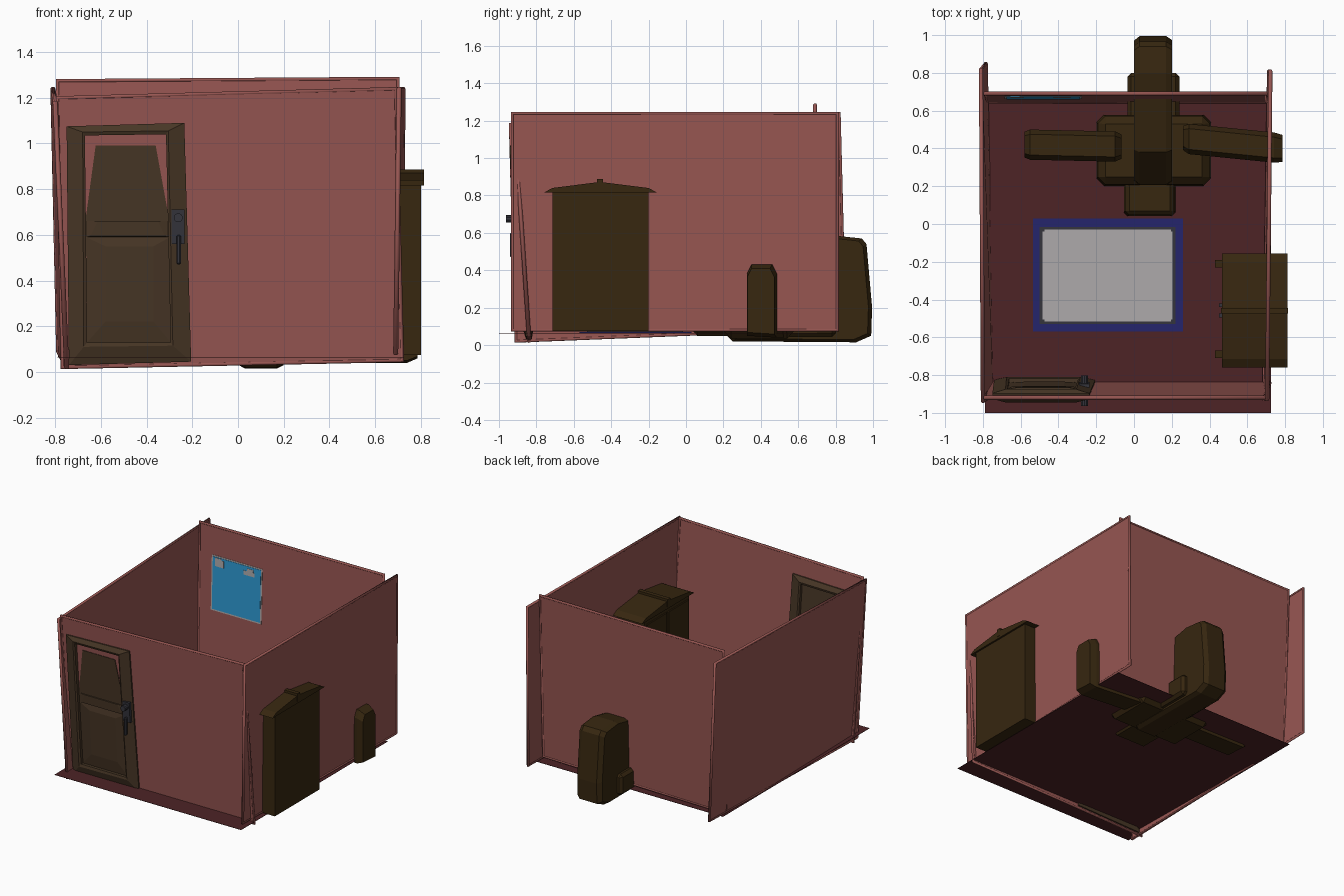
import bpy
import bmesh
from mathutils import Vector

cube = bpy.data.objects.get("Cube")
if cube:
    bpy.data.objects.remove(cube, do_unlink=True)


def material(name, r, g, b):
    m = bpy.data.materials.new(name)
    m.use_nodes = True
    m.diffuse_color = (r, g, b, 1)
    m.node_tree.nodes["Principled BSDF"].inputs["Base Color"].default_value = (r, g, b, 1)
    return m


PINK = material("wall pink", 0.31, 0.093, 0.084)
RED = material("floor dark red", 0.075, 0.017, 0.019)
WOOD = material("dark wood", 0.038, 0.020, 0.005)
DOOR = material("door brown", 0.064, 0.037, 0.019)
METAL = material("dark metal", 0.035, 0.035, 0.045)
BLUE = material("rug blue", 0.018, 0.018, 0.15)
PALE = material("pale grey", 0.42, 0.40, 0.41)
SKY = material("sky blue", 0.026, 0.32, 0.65)


def loft(name, rings, mat, cap=True):
    """Join matching rings of points into one skin."""
    bm = bmesh.new()
    loops = [[bm.verts.new(p) for p in ring] for ring in rings]
    for a, b in zip(loops, loops[1:]):
        n = len(a)
        for i in range(n):
            j = (i + 1) % n
            bm.faces.new((a[i], a[j], b[j], b[i]))
    if cap:
        bm.faces.new(loops[0])
        bm.faces.new(loops[-1])
    bmesh.ops.recalc_face_normals(bm, faces=bm.faces)
    mesh = bpy.data.meshes.new(name)
    bm.to_mesh(mesh)
    bm.free()
    mesh.materials.append(mat)
    ob = bpy.data.objects.new(name, mesh)
    bpy.context.collection.objects.link(ob)
    return ob


def box(name, x, y, z, mat, bevel=0, taper=0):
    """Box from ranges; the top can be narrowed by taper."""
    def ring(h, t):
        return [(x[0] + t, y[0] + t, h), (x[1] - t, y[0] + t, h),
                (x[1] - t, y[1] - t, h), (x[0] + t, y[1] - t, h)]
    ob = loft(name, [ring(z[0], 0), ring(z[1], taper)], mat)
    if bevel:
        mod = ob.modifiers.new("Bevel", "BEVEL")
        mod.width = bevel
        mod.segments = 1
    return ob


# Four leaning walls: thin slabs with a rounded rim
def wall(name, corners):
    pts = [Vector(c) for c in corners]
    n = (pts[1] - pts[0]).cross(pts[3] - pts[0]).normalized() * 0.005
    loft(name, [[p - n for p in pts], [p + n for p in pts]], PINK)
    cu = bpy.data.curves.new(name + "_rim", "CURVE")
    cu.dimensions = "3D"
    cu.bevel_depth = 0.011
    cu.bevel_resolution = 1
    sp = cu.splines.new("POLY")
    sp.points.add(3)
    for sp_pt, p in zip(sp.points, pts):
        sp_pt.co = (*p, 1)
    sp.use_cyclic_u = True
    cu.materials.append(PINK)
    bpy.context.collection.objects.link(bpy.data.objects.new(name + "_rim", cu))


wall("front_wall", [(-0.77, -0.84, 0.02), (0.72, -0.84, 0.05), (0.69, -0.92, 1.24), (-0.79, -0.92, 1.20)])
wall("back_wall", [(-0.78, 0.65, 0.07), (0.70, 0.65, 0.09), (0.70, 0.69, 1.285), (-0.79, 0.69, 1.275)])
wall("right_wall", [(0.69, -0.93, 0.08), (0.715, 0.81, 0.08), (0.722, 0.81, 1.24), (0.705, -0.93, 1.24)])
wall("left_wall", [(-0.75, -0.91, 0.02), (-0.785, 0.85, 0.09), (-0.81, 0.82, 1.24), (-0.80, -0.94, 1.18)])

# Floor and rug
box("floor", (-0.79, 0.725), (-1, 0.70), (0.063, 0.065), RED)
box("rug", (-0.535, 0.26), (-0.57, 0.03), (0.066, 0.070), BLUE)
box("rug_dark_band", (-0.5, 0.22), (-0.53, -0.015), (0.070, 0.072), METAL)
box("rug_centre", (-0.485, 0.205), (-0.515, -0.03), (0.072, 0.075), PALE)
for sx in (-0.485, 0.195):
    for sy in (-0.515, -0.04):
        box("rug_corner", (sx, sx + 0.01), (sy, sy + 0.01), (0.073, 0.076), METAL)


# Window on the inside of the back wall
def wall_panel(name, x, z, off, mat):
    def lean(h):
        return 0.65 + 0.033 * (h - 0.08) - off
    face = [(x[0], z[0]), (x[1], z[0]), (x[1], z[1]), (x[0], z[1])]
    loft(name, [[(a, lean(h), h) for a, h in face],
                [(a, lean(h) - 0.002, h) for a, h in face]], mat)


wall_panel("window_border", (-0.685, -0.275), (0.67, 1.07), 0.006, PALE)
wall_panel("window_sky", (-0.675, -0.285), (0.68, 1.06), 0.008, SKY)
for cx, cz, w, h in [(-0.62, 1.02, 0.07, 0.05), (-0.63, 1.04, 0.05, 0.03),
                     (-0.38, 1.01, 0.09, 0.03), (-0.37, 1.03, 0.05, 0.03)]:
    wall_panel("cloud", (cx - w / 2, cx + w / 2), (cz - h / 2, cz + h / 2), 0.010, PALE)


# Door set in the leaning front wall; each part is mapped onto the wall plane
def on_wall(pts, off):
    return [(x, -0.84 - 0.068 * (z - 0.03) + off, z) for x, z in pts]


outer = [(-0.74, 0.03), (-0.205, 0.045), (-0.235, 1.09), (-0.75, 1.075)]
ridge = [(-0.675, 0.11), (-0.285, 0.115), (-0.305, 1.055), (-0.68, 1.05)]
inner = [(-0.66, 0.13), (-0.295, 0.13), (-0.315, 1.04), (-0.67, 1.035)]
for side, s in (("outside", -1), ("inside", 1)):
    loft("door_frame_" + side, [on_wall(outer, 0), on_wall(outer, s * 0.015), on_wall(ridge, s * 0.035),
                                on_wall(inner, s * 0.03), on_wall(inner, 0)], DOOR, cap=False)
    top = 0.99 if s < 0 else 1.035
    inset = 0.045 if s < 0 else 0.0
    upper = [(-0.668, 0.66), (-0.30, 0.66), (-0.315 - inset, top), (-0.668 + inset, top)]
    loft("upper_panel_" + side, [on_wall(upper, 0), on_wall(upper, s * 0.009)], DOOR)
    # Middle rail slopes down to the lower panel
    rail = [(-0.665, 0.59), (-0.298, 0.59), (-0.30, 0.66), (-0.668, 0.66)]
    lip = [(-0.645, 0.595), (-0.32, 0.595), (-0.35, 0.66), (-0.615, 0.66)]
    loft("middle_rail_" + side, [on_wall(rail, 0), on_wall(rail, s * 0.008), on_wall(lip, s * 0.018)], DOOR)
    low = [(-0.66, 0.13), (-0.295, 0.13), (-0.298, 0.59), (-0.665, 0.59)]
    field = [(-0.58, 0.22), (-0.37, 0.22), (-0.37, 0.55), (-0.58, 0.55)]
    loft("lower_panel_" + side, [on_wall(low, 0), on_wall(low, s * 0.008), on_wall(field, s * 0.018)], DOOR)

    # Handle plate, knob and hanging lever
    plate = [(-0.29, 0.56), (-0.235, 0.56), (-0.235, 0.71), (-0.29, 0.71)]
    loft("handle_plate_" + side, [on_wall(plate, s * 0.02), on_wall(plate, s * 0.04)], METAL)
    bpy.ops.mesh.primitive_cylinder_add(vertices=10, radius=0.02, depth=0.06,
                                        location=(-0.262, -0.883 + s * 0.05, 0.675), rotation=(1.5708, 0, 0))
    knob = bpy.context.object
    knob.name = "door_knob_" + side
    knob.data.materials.append(METAL)
    y = -0.875 + s * 0.055
    box("door_lever_" + side, (-0.27, -0.25), (y - 0.012, y + 0.012), (0.47, 0.60), METAL, 0.006)

# Wardrobe poking through the right wall
box("wardrobe_body", (0.475, 0.80), (-0.715, -0.2), (0.075, 0.82), WOOD)
gable = [(-0.76, 0.815), (-0.155, 0.815), (-0.2, 0.84), (-0.44, 0.87), (-0.48, 0.87), (-0.715, 0.84)]
loft("wardrobe_roof", [[(x, y, z) for y, z in gable] for x in (0.465, 0.813)], WOOD)
box("wardrobe_ridge", (0.46, 0.815), (-0.475, -0.445), (0.83, 0.887), WOOD)
for y0, knob_y in ((-0.70, -0.485), (-0.45, -0.43)):
    box("wardrobe_door", (0.465, 0.476), (y0, y0 + 0.235), (0.11, 0.79), WOOD, 0.004)
    box("wardrobe_knob", (0.45, 0.466), (knob_y - 0.01, knob_y + 0.01), (0.42, 0.5), METAL)
for y in (-0.69, -0.21):
    box("wardrobe_foot", (0.43, 0.48), (y - 0.02, y + 0.02), (0.075, 0.12), WOOD)

# Armchair: broad seat, long back piece through the back wall, two long arms
box("chair_seat", (-0.2, 0.41), (0.2, 0.58), (0.035, 0.28), WOOD, 0.04, 0.01)
box("chair_front", (-0.055, 0.22), (0.04, 0.3), (0.05, 0.2), WOOD, 0.02, 0.01)
box("chair_rear_block", (-0.035, 0.24), (0.5, 0.80), (0.045, 0.2), WOOD, 0.02)
profile = [(0.2, 0.07), (0.25, 0.02), (0.91, 0.015), (0.99, 0.05), (0.995, 0.2),
           (0.965, 0.54), (0.94, 0.57), (0.8, 0.585), (0.38, 0.5), (0.21, 0.3)]


def back_ring(x, k):
    return [(x, 0.6 + (y - 0.6) * k, 0.3 + (z - 0.3) * k) for y, z in profile]


loft("chair_back", [back_ring(0, 0.94), back_ring(0.03, 1), back_ring(0.17, 1), back_ring(0.2, 0.95)], WOOD)

# Arms: boxes with chamfered tops
section = [(-0.08, 0.05), (0.08, 0.04), (0.08, 0.38), (0.055, 0.43), (-0.055, 0.43), (-0.08, 0.38)]


def arm_ring(x, y, k):
    return [(x, y + a * k, 0.23 + (z - 0.23) * k) for a, z in section]


loft("chair_right_arm", [arm_ring(-0.58, 0.42, 0.85), arm_ring(-0.55, 0.42, 1),
                         arm_ring(-0.1, 0.41, 1), arm_ring(-0.065, 0.41, 0.8)], WOOD)
loft("chair_left_arm", [arm_ring(0.26, 0.455, 0.8), arm_ring(0.29, 0.45, 1),
                        arm_ring(0.74, 0.405, 1), arm_ring(0.785, 0.4, 0.9)], WOOD)
